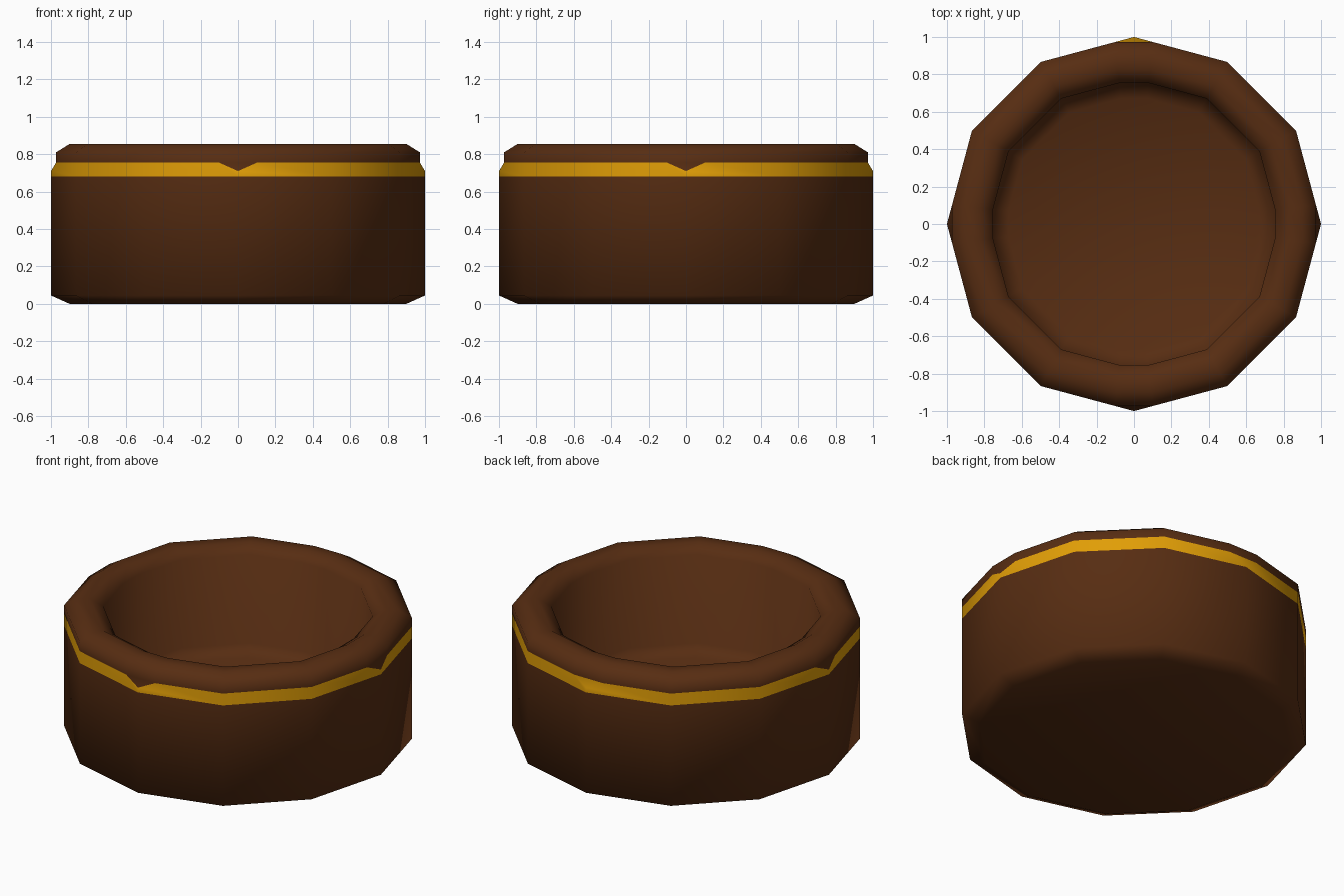
import bpy, bmesh
from math import cos, sin, pi

if "Cube" in bpy.data.objects:
    bpy.data.objects.remove(bpy.data.objects["Cube"])


def material(name, color):
    m = bpy.data.materials.new(name)
    m.diffuse_color = (*color, 1)
    m.use_nodes = True
    m.node_tree.nodes["Principled BSDF"].inputs["Base Color"].default_value = m.diffuse_color
    return m


CUT = 0.973                                   # flat cut across the four axis corners
HALF = 0.5 * (1 - CUT) / (1 - cos(pi / 6))    # half width of that cut

bm = bmesh.new()


def ring12(scale, z):
    return [bm.verts.new((scale * cos(i * pi / 6), scale * sin(i * pi / 6), z))
            for i in range(12)]


def ring16(scale, z):
    """Twelve-sided ring with its four axis corners cut flat."""
    verts = []
    for q in range(4):
        c, s = round(cos(q * pi / 2)), round(sin(q * pi / 2))
        pts = [(CUT, -HALF), (CUT, HALF), (cos(pi / 6), 0.5), (0.5, cos(pi / 6))]
        verts += [bm.verts.new((scale * (x * c - y * s), scale * (x * s + y * c), z))
                  for x, y in pts]
    return verts


def bridge(a, b):
    n = len(a)
    for i in range(n):
        j = (i + 1) % n
        bm.faces.new((a[i], a[j], b[j], b[i]))


# Bottom and outer wall
base = ring12(0.9, 0)
foot = ring12(1, 0.045)
wall = ring12(1, 0.68)
bm.faces.new(base[::-1])
bridge(base, foot)
bridge(foot, wall)

# Gold band, with a pointed tip on each axis corner
rim = ring16(1, 0.755)
tips = [bm.verts.new((v.co.x, v.co.y, 0.71)) for v in wall[::3]]
for q in range(4):
    w = [wall[(3 * q + k) % 12] for k in range(4)]
    r = [rim[(4 * q + k) % 16] for k in range(5)]
    tip, tip_next = tips[q], tips[(q + 1) % 4]
    band = [bm.faces.new((w[0], w[1], r[2], r[1], tip)),
            bm.faces.new((w[1], w[2], r[3], r[2])),
            bm.faces.new((w[2], w[3], tip_next, r[4], r[3]))]
    corner = bm.faces.new((r[0], tip, r[1]))
    for f in band + ([corner] if q == 1 else []):
        f.material_index = 1

# Rounded rim, inner wall and floor with a bevelled corner
prev = rim
for scale, z in [(1, 0.81), (0.925, 0.855), (0.85, 0.855), (0.775, 0.81),
                 (0.775, 0.25), (0.69, 0.2)]:
    nxt = ring16(scale, z)
    bridge(prev, nxt)
    prev = nxt
bm.faces.new(prev)

bmesh.ops.recalc_face_normals(bm, faces=bm.faces)
mesh = bpy.data.meshes.new("bowl")
bm.to_mesh(mesh)
bm.free()
mesh.materials.append(material("brown", (0.095, 0.026, 0.006)))
mesh.materials.append(material("gold", (0.75, 0.34, 0.002)))
bowl = bpy.data.objects.new("bowl", mesh)
bpy.context.collection.objects.link(bowl)

bpy.context.view_layer.objects.active = bowl
bowl.select_set(True)
bpy.ops.object.shade_smooth_by_angle(angle=pi / 2)
